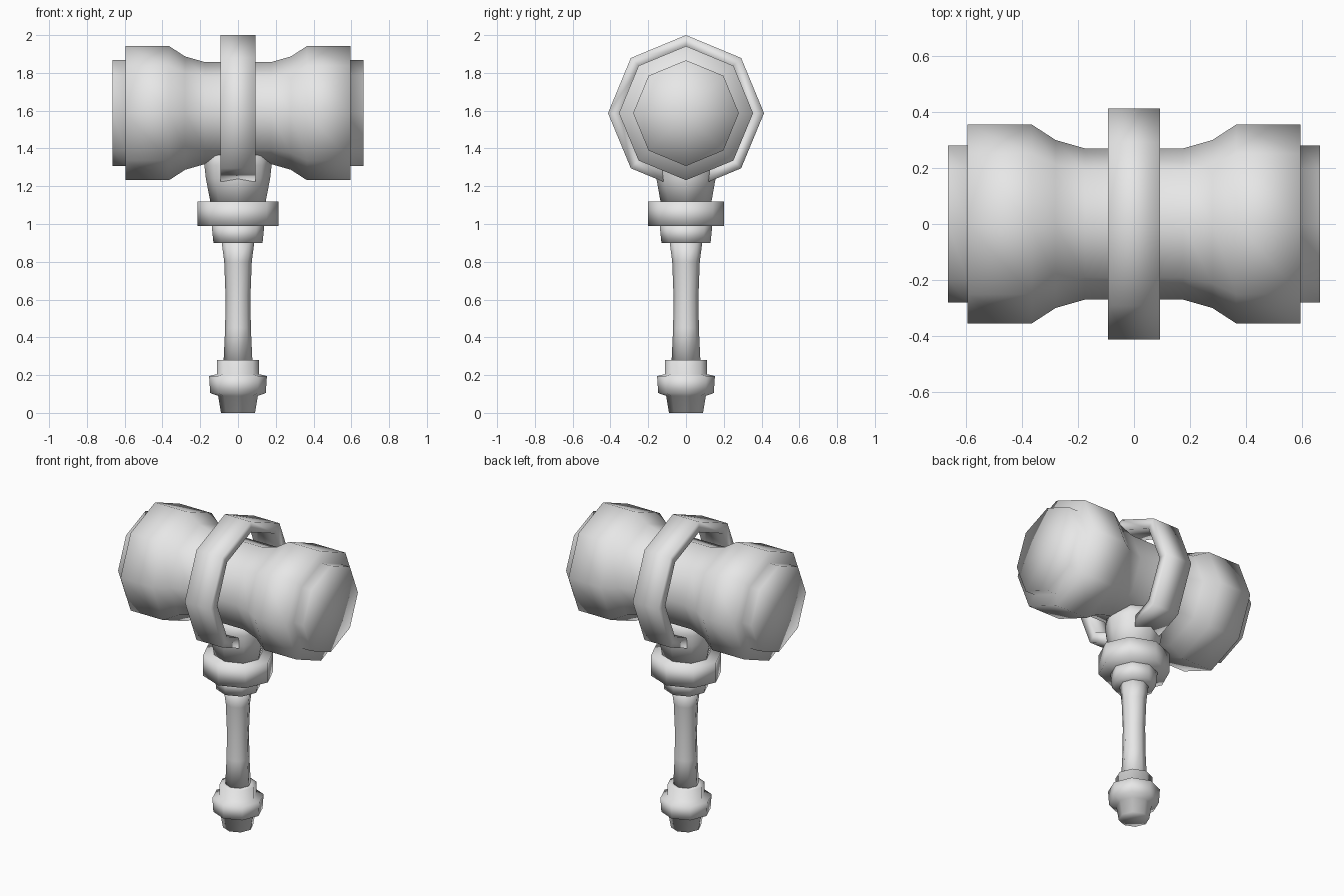
import bpy, bmesh, math
from mathutils import Matrix, Vector

if "Cube" in bpy.data.objects:
    bpy.data.objects.remove(bpy.data.objects["Cube"])

SIDES = 8
HEAD_Z = 1.587

stone = bpy.data.materials.new("plain_grey")
stone.use_nodes = True
stone.diffuse_color = (0.8, 0.8, 0.8, 1)
stone.node_tree.nodes["Principled BSDF"].inputs["Base Color"].default_value = (0.8, 0.8, 0.8, 1)


def finish(name, bm):
    bmesh.ops.recalc_face_normals(bm, faces=bm.faces)
    mesh = bpy.data.meshes.new(name)
    bm.to_mesh(mesh)
    bm.free()
    mesh.materials.append(stone)
    for face in mesh.polygons:
        face.use_smooth = True
    obj = bpy.data.objects.new(name, mesh)
    bpy.context.scene.collection.objects.link(obj)
    return obj


def turned(name, profile, matrix=Matrix()):
    """Octagonal lathe part from (radius, height) points, closed by fans."""
    bm = bmesh.new()
    rings = []
    for r, h in profile:
        rings.append([bm.verts.new((r * math.cos(a), r * math.sin(a), h))
                      for a in (math.tau * i / SIDES for i in range(SIDES))])
    for low, high in zip(rings, rings[1:]):
        for i in range(SIDES):
            j = (i + 1) % SIDES
            bm.faces.new((low[i], low[j], high[j], high[i]))
    for ring, h in ((rings[0], profile[0][1]), (rings[-1], profile[-1][1])):
        hub = bm.verts.new((0, 0, h))
        for i in range(SIDES):
            bm.faces.new((ring[i], ring[(i + 1) % SIDES], hub))
    bm.transform(matrix)
    return finish(name, bm)


# Hammer head: mirrored profile turned along x
half = [(0.27, 0.175), (0.30, 0.28), (0.355, 0.365), (0.355, 0.595),
        (0.28, 0.595), (0.28, 0.665)]
profile = [(r, -x) for r, x in reversed(half)] + half
turned("hammer_head", profile,
       Matrix.Translation((0, 0, HEAD_Z)) @ Matrix.Rotation(math.pi / 2, 4, 'Y'))

# Handle parts
turned("pommel", [(0.09, 0), (0.105, 0.09), (0.147, 0.105), (0.153, 0.195),
                  (0.11, 0.205), (0.11, 0.28), (0.07, 0.28)])
turned("handle_shaft", [(0.077, 0.26), (0.068, 0.45), (0.066, 0.62),
                        (0.073, 0.8), (0.087, 0.91)])
turned("lower_collar", [(0.13, 0.90), (0.14, 1.0)])
turned("collar", [(0.215, 0.99), (0.215, 1.12)], Matrix.Diagonal((1, 0.935, 1, 1)))
turned("neck", [(0.145, 1.11), (0.17, 1.24), (0.178, 1.31), (0.165, 1.38)],
       Matrix.Diagonal((1, 0.92, 1, 1)))


# Open band around the head, cut off on either side of the neck
def band_path(radius, cut=0.12):
    points = [Vector((radius * math.sin(a), radius * math.cos(a)))
              for a in (math.radians(45 * k) for k in range(-3, 4))]
    bottom = Vector((0, -radius))
    ends = [p.lerp(bottom, 1 - cut / abs(p.x)) for p in (points[0], points[-1])]
    return [ends[0]] + points + [ends[1]]


bm = bmesh.new()
sections = []
for outer, inner in zip(band_path(0.413), band_path(0.345)):
    sections.append([bm.verts.new((x, p.x, HEAD_Z + p.y))
                     for x, p in ((-0.093, outer), (0.093, outer), (0.093, inner), (-0.093, inner))])
for a, b in zip(sections, sections[1:]):
    for i in range(4):
        j = (i + 1) % 4
        bm.faces.new((a[i], a[j], b[j], b[i]))
bm.faces.new(sections[0])
bm.faces.new(sections[-1])
finish("head_band", bm)
